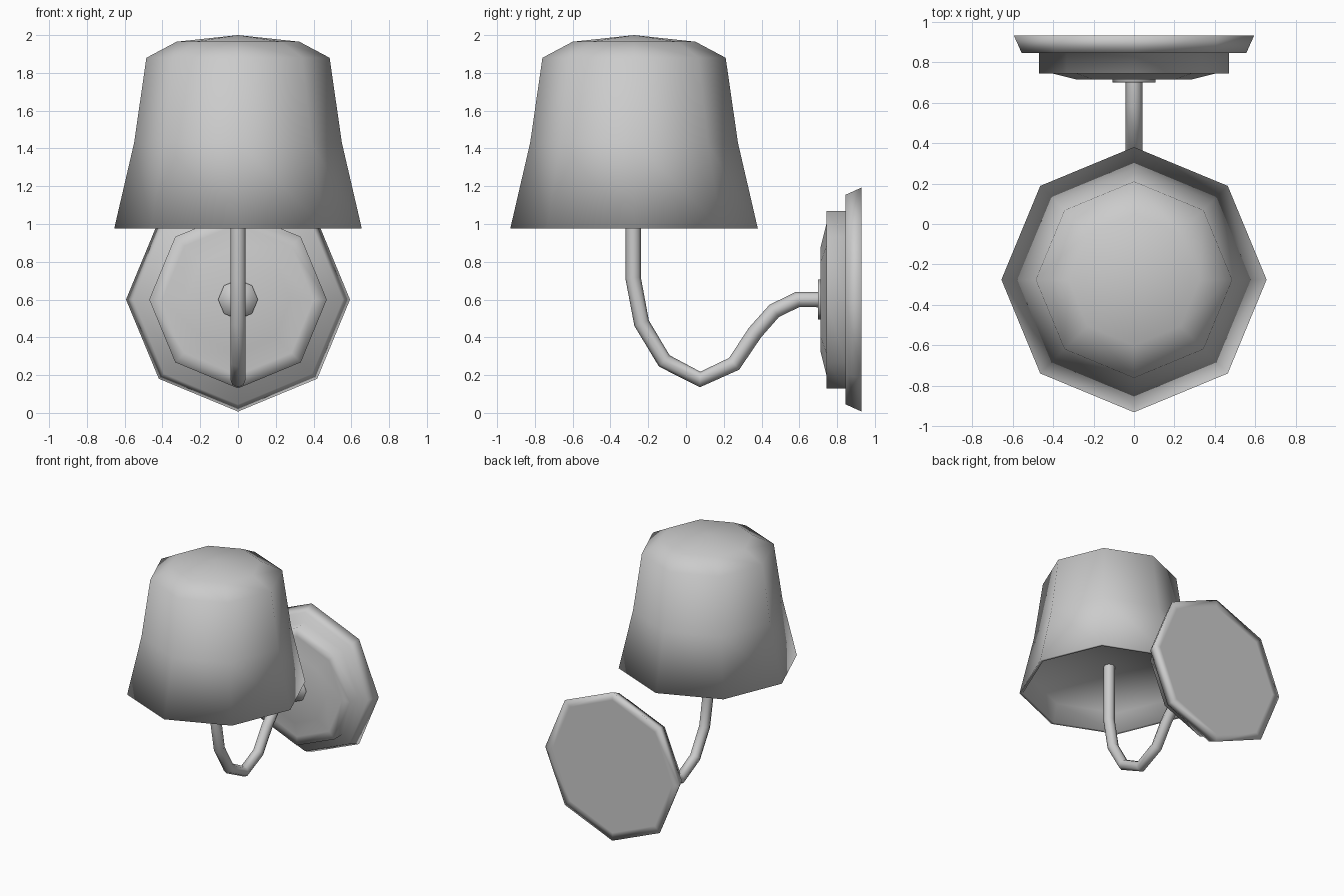
import bpy, bmesh
from math import cos, sin, pi

if "Cube" in bpy.data.objects:
    bpy.data.objects.remove(bpy.data.objects["Cube"])

SIDES = 8
grey = bpy.data.materials.new("dark_grey")
grey.diffuse_color = (0.57, 0.57, 0.57, 1)
grey.use_nodes = True
grey.node_tree.nodes["Principled BSDF"].inputs["Base Color"].default_value = grey.diffuse_color


def finish(obj):
    """Fully smooth shading and the shared grey."""
    obj.data.materials.clear()
    obj.data.materials.append(grey)
    for p in obj.data.polygons:
        p.use_smooth = True


def lathe(name, profile, place):
    """Revolve (radius, height) points; radius 0 becomes a single pole vertex."""
    bm = bmesh.new()
    rings = []
    for r, h in profile:
        n = 1 if r == 0 else SIDES
        rings.append([bm.verts.new(place(r * cos(2 * pi * i / SIDES),
                                         r * sin(2 * pi * i / SIDES), h))
                      for i in range(n)])
    for a, b in zip(rings, rings[1:]):
        for i in range(SIDES):
            j = (i + 1) % SIDES
            quad = [a[i % len(a)], a[j % len(a)], b[j % len(b)], b[i % len(b)]]
            bm.faces.new(list(dict.fromkeys(quad)))
    bmesh.ops.recalc_face_normals(bm, faces=bm.faces[:])
    mesh = bpy.data.meshes.new(name)
    bm.to_mesh(mesh)
    bm.free()
    obj = bpy.data.objects.new(name, mesh)
    bpy.context.collection.objects.link(obj)
    finish(obj)
    return obj


# Lamp shade: domed top, flared wall, recessed underside
lathe("shade", [(0, 2.0), (0.325, 1.965), (0.485, 1.88), (0.55, 1.43),
                (0.655, 0.977), (0.63, 0.977), (0.595, 1.12), (0, 1.17)],
      lambda a, b, h: (a, b - 0.275, h))

# Wall plate: stepped disc facing the front, axis along y
on_wall = lambda a, b, h: (a, h, b + 0.6)
lathe("wall_plate", [(0, 0.93), (0.53, 0.93), (0.593, 0.93), (0.555, 0.845),
                     (0.47, 0.845), (0.47, 0.743), (0.40, 0.743),
                     (0.28, 0.713), (0, 0.713)], on_wall)

# Collar where the arm meets the plate
lathe("collar", [(0, 0.73), (0.105, 0.73), (0.105, 0.698), (0, 0.698)], on_wall)

# Curved arm: eight-sided tube along a polyline
path = [(-0.28, 1.17), (-0.28, 0.715), (-0.235, 0.475), (-0.115, 0.275),
        (0.075, 0.177), (0.255, 0.26), (0.365, 0.425), (0.467, 0.54),
        (0.59, 0.6), (0.72, 0.6)]
curve = bpy.data.curves.new("arm", 'CURVE')
curve.dimensions = '3D'
curve.bevel_depth = 0.041
curve.bevel_resolution = 2
curve.use_fill_caps = True
spline = curve.splines.new('POLY')
spline.points.add(len(path) - 1)
for p, (y, z) in zip(spline.points, path):
    p.co = (0, y, z, 1)
arm = bpy.data.objects.new("arm", curve)
bpy.context.collection.objects.link(arm)
bpy.ops.object.select_all(action='DESELECT')
arm.select_set(True)
bpy.context.view_layer.objects.active = arm
bpy.ops.object.convert(target='MESH')
finish(bpy.context.view_layer.objects.active)
